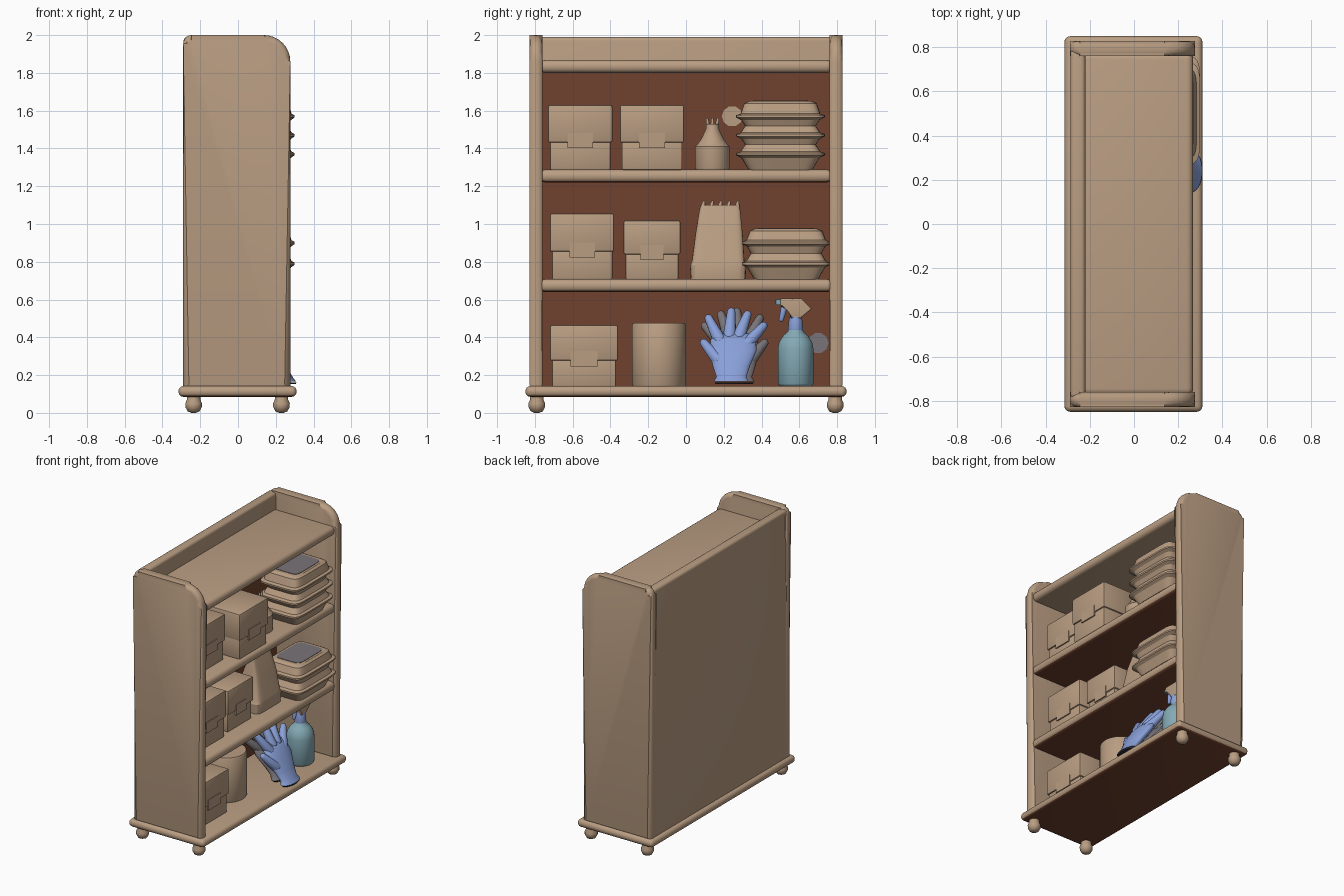
import bpy
import bmesh
import math
from mathutils import Vector, Matrix

if "Cube" in bpy.data.objects:
    bpy.data.objects.remove(bpy.data.objects["Cube"], do_unlink=True)


def material(name, *rgb):
    m = bpy.data.materials.new(name)
    m.use_nodes = True
    m.diffuse_color = (*rgb, 1)
    m.node_tree.nodes["Principled BSDF"].inputs["Base Color"].default_value = (*rgb, 1)
    return m


TAN = material("tan_wood", 0.49, 0.34, 0.225)
BROWN = material("dark_brown_wood", 0.16, 0.055, 0.028)
GREY = material("grey", 0.19, 0.175, 0.19)
BLUE = material("glove_blue", 0.25, 0.35, 0.69)
TEAL = material("bottle_teal", 0.23, 0.40, 0.46)
DARK = material("cuff_dark", 0.03, 0.03, 0.04)


def finish(bm, name, mats, angle=40, rule=None):
    """Turn a bmesh into a named object; rule picks the second colour."""
    bmesh.ops.recalc_face_normals(bm, faces=bm.faces)
    for f in bm.faces:
        if rule and rule(f):
            f.material_index = 1
    mesh = bpy.data.meshes.new(name)
    bm.to_mesh(mesh)
    bm.free()
    ob = bpy.data.objects.new(name, mesh)
    bpy.context.collection.objects.link(ob)
    for m in mats:
        mesh.materials.append(m)
    bpy.ops.object.select_all(action="DESELECT")
    ob.select_set(True)
    bpy.context.view_layer.objects.active = ob
    bpy.ops.object.shade_smooth_by_angle(angle=math.radians(angle))
    return ob


def round_edges(bm, r, segs, edges=None):
    bmesh.ops.bevel(bm, geom=list(edges or bm.edges), offset=r, segments=segs,
                    profile=0.5, affect="EDGES", clamp_overlap=True)


def block(name, lo, hi, r=0.0, mats=(TAN,), rule=None, segs=4):
    lo, hi = Vector(lo), Vector(hi)
    bm = bmesh.new()
    bmesh.ops.create_cube(bm, size=1)
    for v in bm.verts:
        v.co = (lo + hi) / 2 + v.co * (hi - lo)
    if r:
        round_edges(bm, r, segs)
    return finish(bm, name, mats, rule=rule)


def prism(name, outline, a, b, to3d, r, mats=(TAN,)):
    """Extrude a flat outline from depth a to b and round its rims."""
    bm = bmesh.new()
    ends = [[bm.verts.new(to3d(u, v, d)) for u, v in outline] for d in (a, b)]
    caps = [bm.faces.new(e) for e in ends]
    n = len(outline)
    for i in range(n):
        j = (i + 1) % n
        bm.faces.new([ends[0][i], ends[0][j], ends[1][j], ends[1][i]])
    rims = {e for f in caps for e in f.edges}
    round_edges(bm, r, 4, rims)
    return finish(bm, name, mats)


def loft(name, rings, n=24, power=2, mats=(TAN,), rule=None, matrix=None, angle=40):
    """Skin rings of (x, y, z, half_x, half_y); a higher power is squarer."""
    bm = bmesh.new()
    loops = []
    for cx, cy, z, hx, hy in rings:
        loop = []
        for i in range(n):
            t = 2 * math.pi * (i + 0.5) / n
            c, s = math.cos(t), math.sin(t)
            x = math.copysign(abs(c) ** (2 / power), c) * hx
            y = math.copysign(abs(s) ** (2 / power), s) * hy
            loop.append(bm.verts.new((cx + x, cy + y, z)))
        loops.append(loop)
    for p, q in zip(loops, loops[1:]):
        for i in range(n):
            j = (i + 1) % n
            bm.faces.new([p[i], p[j], q[j], q[i]])
    bm.faces.new(loops[0])
    bm.faces.new(loops[-1])
    if matrix:
        bm.transform(matrix)
    return finish(bm, name, mats, angle, rule)


def lathe(name, x, y, profile, **kw):
    return loft(name, [(x, y, z, r, r) for r, z in profile], **kw)


def limb(name, a, b, ra, rb, mat):
    """Tapered rod with rounded ends."""
    a, b = Vector(a), Vector(b)
    length = (b - a).length
    steps = [math.radians(d) for d in (8, 30, 60, 90)]
    prof = [(ra * math.sin(t), -ra * math.cos(t)) for t in steps]
    prof += [(rb * math.sin(t), length + rb * math.cos(t)) for t in reversed(steps)]
    m = Matrix.Translation(a) @ (b - a).to_track_quat("Z", "Y").to_matrix().to_4x4()
    return lathe(name, 0, 0, prof, n=12, mats=(mat,), matrix=m, angle=60)


def underside(f):
    return f.normal.z < -0.8


# Cabinet: base, feet, side panels, back and shelves
block("base", (-0.315, -0.85, 0.085), (0.31, 0.85, 0.142), 0.026, (TAN, BROWN), underside)
foot = [(0.012, 0), (0.032, 0.008), (0.044, 0.03), (0.045, 0.05), (0.036, 0.07), (0.036, 0.1)]
for fx in (-0.235, 0.23):
    for fy in (-0.79, 0.79):
        lathe("foot", fx, fy, foot, n=16)


def corner(cx, cz, r, start):
    angles = [math.radians(start + 90 * i / 8) for i in range(9)]
    return [(cx + r * math.cos(t), cz + r * math.sin(t)) for t in angles]


side = [(-0.29, 0.12), (0.277, 0.12)] + corner(0.137, 1.86, 0.14, 0) + corner(-0.245, 1.955, 0.045, 90)
for s, label in ((-1, "right"), (1, "left")):
    prism(label + "_side_panel", side, s * 0.76, s * 0.828, lambda u, v, d: (u, d, v), 0.03)
block("back_panel", (-0.288, -0.79, 0.12), (-0.22, 0.79, 1.99), 0.02)
block("back_lining", (-0.222, -0.765, 0.13), (-0.214, 0.765, 1.83), mats=(BROWN,))
for name, z, mats in (("lower_shelf", 0.64, (TAN, BROWN)), ("upper_shelf", 1.22, (TAN, BROWN)),
                      ("top_shelf", 1.80, (TAN,))):
    block(name, (-0.25, -0.775, z), (0.268, 0.775, z + 0.068), 0.03, mats,
          underside if len(mats) > 1 else None)


# Cartons: body, overlapping lid and front tab
def carton(y0, y1, z0, z1, x0, x1):
    seam = z0 + (z1 - z0) * 0.42
    block("carton_body", (x0 + 0.01, y0 + 0.01, z0), (x1 - 0.01, y1 - 0.01, seam + 0.03), 0.008, segs=2)
    block("carton_lid", (x0, y0, seam), (x1, y1, z1), 0.01, segs=2)
    mid, half = (y0 + y1) / 2, (y1 - y0) * 0.2
    block("carton_tab", (x1 - 0.005, mid - half, seam - 0.03), (x1 + 0.004, mid + half, seam + 0.05))


LOW, MID, HIGH = 0.14, 0.707, 1.287
carton(-0.73, -0.39, HIGH, 1.63, -0.14, 0.17)
carton(-0.35, -0.01, HIGH, 1.63, -0.06, 0.26)
carton(-0.72, -0.38, MID, 1.055, -0.14, 0.17)
carton(-0.33, -0.03, MID, 1.02, -0.12, 0.15)
carton(-0.72, -0.36, LOW, 0.465, -0.14, 0.18)


# Stacked food trays with grey windows in the lids
def tray_stack(y, floor, rims, top):
    x, hx, hy = 0.135, 0.165, 0.235

    def ring(z, k):
        return (x, y, z, hx * k, hy * k)
    rings = [ring(floor, 0.72)]
    for i, z in enumerate(rims):
        rings += [ring(z - 0.02, 0.88), ring(z - 0.006, 1), ring(z + 0.006, 1), ring(z + 0.014, 0.9)]
        if i < len(rims) - 1:
            rings.append(ring((z + rims[i + 1]) / 2, 0.8))
    rings += [ring(top - 0.012, 0.82), ring(top, 0.72)]
    loft("tray_stack", rings, n=32, power=7, angle=25)
    loft("tray_window", [ring(top - 0.002, 0.62), ring(top + 0.003, 0.62)], n=32, power=7, mats=(GREY,))


tray_stack(0.5, HIGH, (1.37, 1.47, 1.57), 1.65)
tray_stack(0.53, MID, (0.79, 0.90), 0.975)

# Paper bag with a pinched, ragged top
loft("paper_bag", [(0.05, 0.17, MID, 0.10, 0.145), (0.05, 0.17, 0.78, 0.105, 0.15),
                   (0.05, 0.17, 0.80, 0.098, 0.14), (0.05, 0.175, 0.95, 0.07, 0.125),
                   (0.05, 0.18, 1.10, 0.02, 0.105)], n=24, power=7, angle=25)
for i in range(5):
    limb("bag_tooth", (0.05, 0.09 + i * 0.045, 1.09), (0.05, 0.095 + i * 0.045, 1.118), 0.016, 0.006, TAN)

# Small pump bottle
lathe("pump_bottle", 0.08, 0.14, [(0.088, HIGH), (0.092, 1.30), (0.092, 1.41), (0.082, 1.42),
                                  (0.06, 1.45), (0.036, 1.50), (0.032, 1.53)])
for dy in (-0.022, 0, 0.022):
    limb("pump_prong", (0.08, 0.14 + dy, 1.51), (0.08, 0.14 + dy * 1.3, 1.555), 0.012, 0.007, TAN)

# Round tub
lathe("round_tub", 0.0, -0.143, [(0.138, LOW), (0.143, 0.15), (0.143, 0.465), (0.137, 0.475)], n=32)


# Rubber gloves leaning backwards
def glove(name, mat, dx, dy, flip):
    def place(y, z):
        return (0.26 + dx - (z - 0.17) * 0.6, 0.24 + dy + flip * (y - 0.24), z)
    palm = [(0.24, 0.165, 0.045, 0.095), (0.24, 0.19, 0.042, 0.08), (0.24, 0.25, 0.045, 0.10),
            (0.25, 0.33, 0.05, 0.125), (0.25, 0.39, 0.045, 0.12), (0.255, 0.42, 0.03, 0.09)]
    loft(name + "_palm", [place(y, z) + (hx, hy) for y, z, hx, hy in palm], mats=(mat,), angle=60)
    for root, tip in (((0.18, 0.38), (0.12, 0.50)), ((0.23, 0.40), (0.24, 0.535)),
                      ((0.28, 0.40), (0.325, 0.52)), ((0.32, 0.36), (0.41, 0.46)),
                      ((0.17, 0.28), (0.095, 0.37))):
        limb(name + "_finger", place(*root), place(*tip), 0.036, 0.022, mat)
    x, y, z = place(0.24, 0.16)
    loft(name + "_cuff", [(x, y, z - 0.006, 0.04, 0.085), (x, y, z + 0.002, 0.045, 0.09)], mats=(DARK,))


glove("front_glove", BLUE, 0, 0, 1)
glove("rear_glove", GREY, -0.1, 0.03, -1)

# Spray bottle
SX, SY = 0.11, 0.58
lathe("spray_bottle", SX, SY, [(0.085, LOW), (0.095, 0.155), (0.095, 0.34), (0.088, 0.375),
                               (0.065, 0.41), (0.042, 0.43), (0.036, 0.45)], mats=(TEAL,), angle=60)
lathe("spray_collar", SX, SY, [(0.038, 0.435), (0.04, 0.445), (0.036, 0.49), (0.028, 0.52)], mats=(BLUE,))
head = [(0.50, 0.565), (0.545, 0.545), (0.555, 0.50), (0.605, 0.50), (0.665, 0.55), (0.61, 0.605), (0.50, 0.605)]
prism("spray_head", head, SX - 0.03, SX + 0.03, lambda u, v, d: (d, u, v), 0.008)
block("spray_nozzle", (SX - 0.02, 0.475, 0.57), (SX + 0.02, 0.505, 0.602), 0.005, (TEAL,))
limb("spray_trigger", (SX, 0.52, 0.56), (SX, 0.505, 0.495), 0.018, 0.013, BLUE)

# Flat patches on the back lining
for name, y, z, mat in (("tan_patch", 0.245, 1.57, TAN), ("grey_patch", 0.70, 0.37, GREY)):
    turn = Matrix.Translation((-0.214, y, z)) @ Matrix.Rotation(math.pi / 2, 4, "Y")
    lathe(name, 0, 0, [(0.055, 0), (0.055, 0.004)], n=10, mats=(mat,), matrix=turn)
